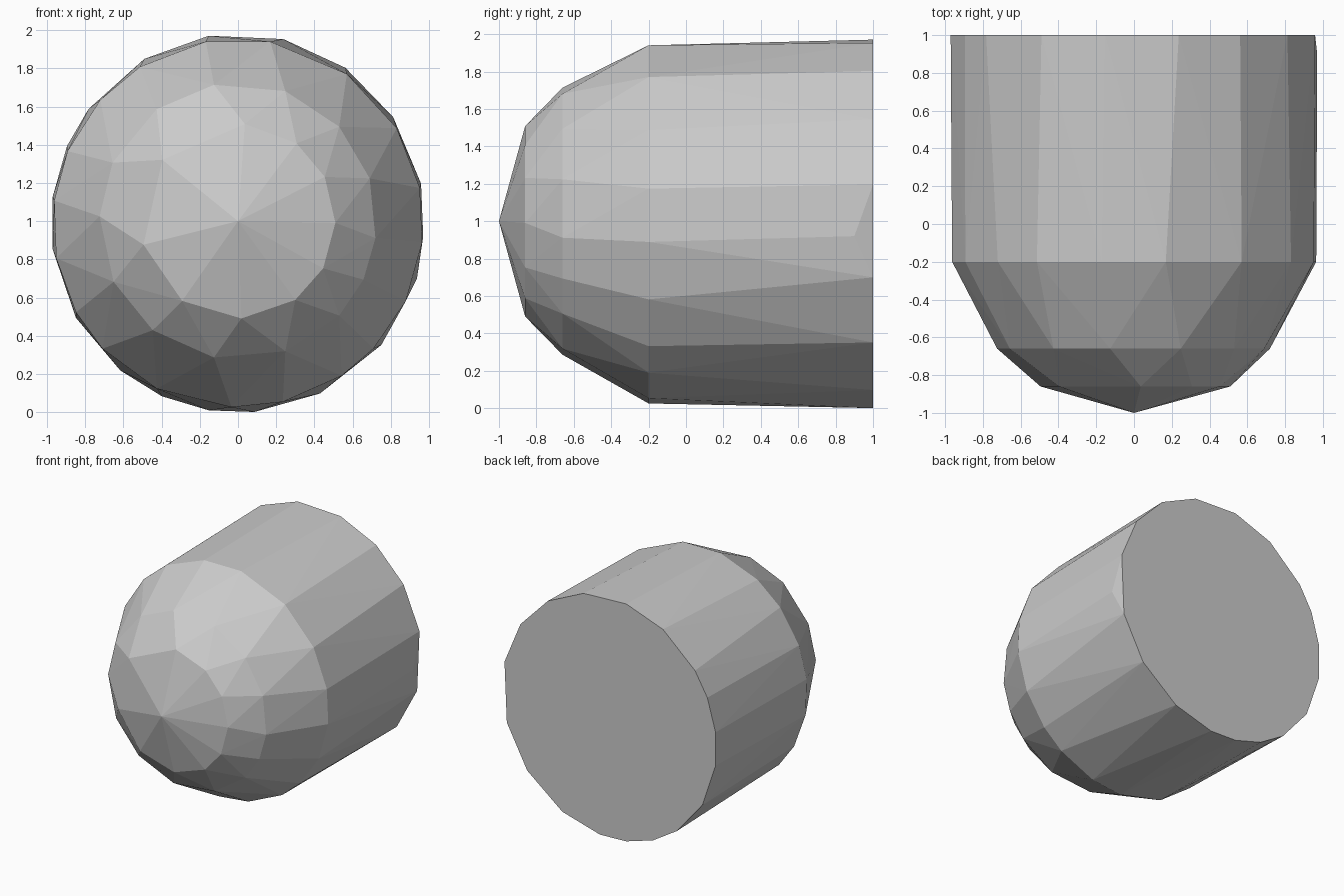
import bpy
import bmesh
from math import cos, sin, radians
from mathutils import Vector

default_cube = bpy.data.objects.get("Cube")
if default_cube:
    bpy.data.objects.remove(default_cube, do_unlink=True)

# One plain colour
grey = bpy.data.materials.new("light grey")
grey.use_nodes = True
colour = (0.6, 0.6, 0.6, 1)
grey.diffuse_color = colour
grey.node_tree.nodes["Principled BSDF"].inputs["Base Color"].default_value = colour


def add_ring(bm, y, centre_z, radius_x, radius_z, angles):
    """Place irregularly spaced corners on an upright ellipse."""
    for angle in map(radians, angles):
        bm.verts.new((radius_x * cos(angle), y, centre_z + radius_z * sin(angle)))


bm = bmesh.new()

# Pointed nose
bm.verts.new((0, -1, 1))
add_ring(bm, -0.86, 1, 0.51, 0.51,
         [86, 53, 27, -1, -29, -54, -88, -125, -166, 141])
add_ring(bm, -0.66, 1, 0.725, 0.725,
         [100, 70, 43, 18, -7, -25, -43, -70, -100, -128, -154, 178, 155, 126])

# Shoulder where the nose meets the barrel
add_ring(bm, -0.2, 0.99, 0.97, 0.965,
         [100, 80, 54, 31, 11, -6, -25, -43, -56, -76, -92, -116, -137,
          -151, -169, 173, 157, 138, 122])

# Flat back end, with a chipped edge on one side
add_ring(bm, 1, 0.99, 0.98, 0.993,
         [99, 76, 55, 34, 12, -17, -40, -64, -85, -99, -114, -129, -150,
          -172, 172, 156, 143, 120])
bm.verts.new((0.97, 0.9, 0.92))

# Wrap the corners in one closed faceted skin
hull = bmesh.ops.convex_hull(bm, input=bm.verts[:])
unused = {v for v in hull["geom_interior"] + hull["geom_unused"]
          if isinstance(v, bmesh.types.BMVert)}
bmesh.ops.delete(bm, geom=list(unused), context="VERTS")

# Merge the back cap into a single flat face
cap = [f for f in bm.faces if f.normal.dot(Vector((0, 1, 0))) > 0.999]
if len(cap) > 1:
    bmesh.ops.dissolve_faces(bm, faces=cap)
bmesh.ops.recalc_face_normals(bm, faces=bm.faces[:])

mesh = bpy.data.meshes.new("rounded_barrel")
bm.to_mesh(mesh)
bm.free()
mesh.materials.append(grey)
barrel = bpy.data.objects.new("rounded_barrel", mesh)
bpy.context.collection.objects.link(barrel)
